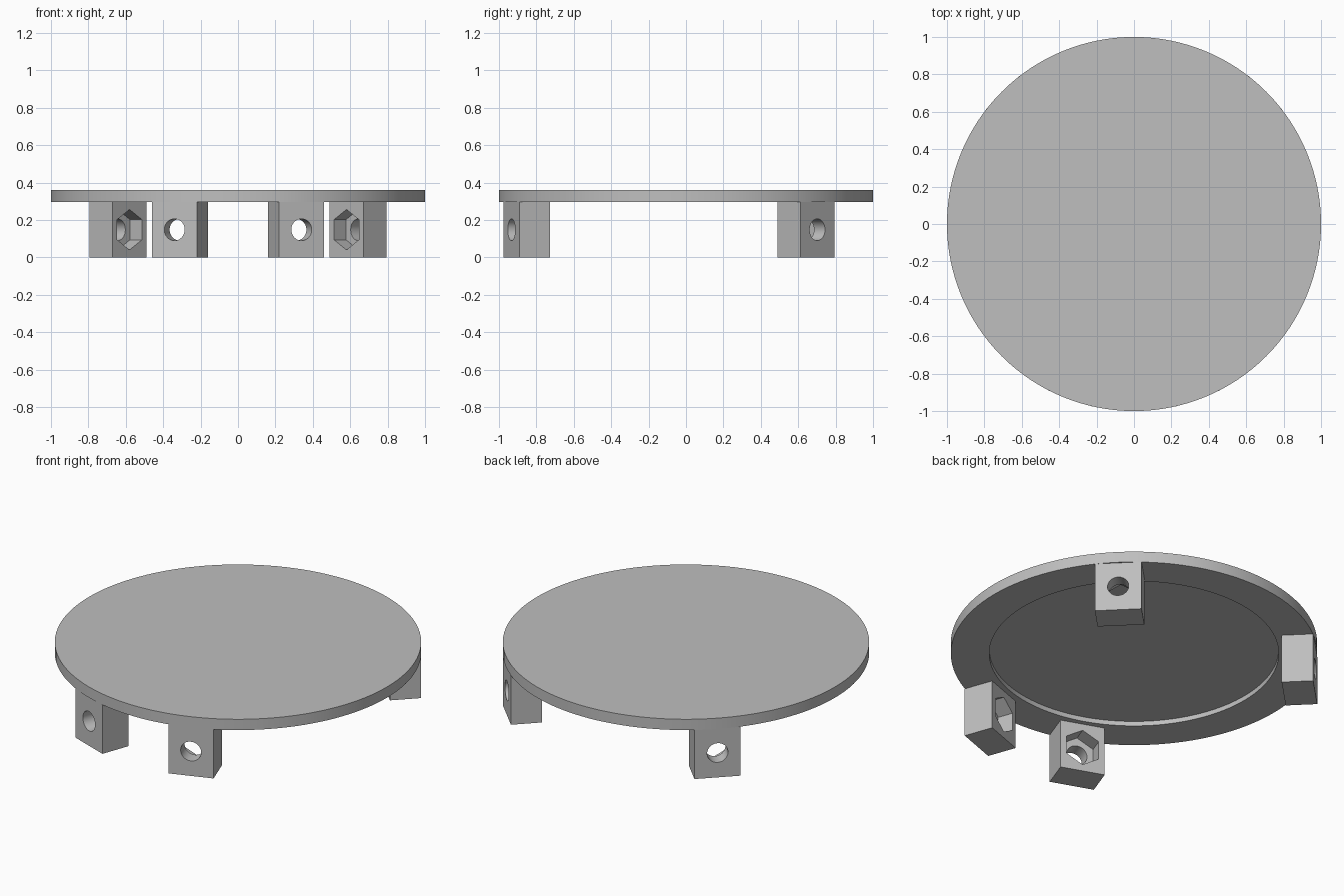
import bpy, bmesh, math
from mathutils import Vector, Matrix

old = bpy.data.objects.get("Cube")
if old:
    bpy.data.objects.remove(old, do_unlink=True)

grey = bpy.data.materials.new("plain grey")
grey.use_nodes = True
colour = (0.52, 0.52, 0.52, 1)
grey.diffuse_color = colour
grey.node_tree.nodes["Principled BSDF"].inputs["Base Color"].default_value = colour

UNDERSIDE, TOP, RECESS = 0.295, 0.36, 0.323
INNER, OUTER, HALF_WIDTH = 0.82, 0.993, 0.128
HOLE_Z = 0.148


def add_object(name, bm):
    bmesh.ops.recalc_face_normals(bm, faces=bm.faces)
    mesh = bpy.data.meshes.new(name)
    bm.to_mesh(mesh)
    bm.free()
    mesh.materials.append(grey)
    obj = bpy.data.objects.new(name, mesh)
    bpy.context.collection.objects.link(obj)
    return obj


def activate(obj):
    bpy.ops.object.select_all(action="DESELECT")
    obj.select_set(True)
    bpy.context.view_layer.objects.active = obj


def cut_prism(target, sides, radius, x0, x1):
    """Cut a prism lying along x, with corners pointing up and down."""
    bm = bmesh.new()
    place = Matrix.Translation(((x0 + x1) / 2, 0, HOLE_Z)) @ Matrix.Rotation(math.pi / 2, 4, "Y")
    bmesh.ops.create_cone(bm, cap_ends=True, segments=sides, radius1=radius,
                          radius2=radius, depth=x1 - x0,
                          matrix=place @ Matrix.Rotation(math.pi / 2, 4, "Z"))
    # Turn the prism if needed so that one corner is straight above the axis
    if max(v.co.z for v in bm.verts) < HOLE_Z + radius * 0.99:
        bmesh.ops.rotate(bm, verts=bm.verts, cent=(0, 0, HOLE_Z),
                         matrix=Matrix.Rotation(math.pi / sides, 3, "X"))
    cutter = add_object("cutter", bm)
    cutter.hide_render = True
    mod = target.modifiers.new("cut", "BOOLEAN")
    mod.object, mod.operation, mod.solver = cutter, "DIFFERENCE", "EXACT"
    activate(target)
    bpy.ops.object.modifier_apply(modifier=mod.name)
    bpy.data.objects.remove(cutter, do_unlink=True)


# Round plate with a shallow recess underneath
bm = bmesh.new()
profile = [(0, TOP), (1, TOP), (1, UNDERSIDE), (0.79, UNDERSIDE), (0.79, RECESS), (0, RECESS)]
points = [bm.verts.new((r, 0, z)) for r, z in profile]
edges = [bm.edges.new(pair) for pair in zip(points, points[1:])]
bmesh.ops.spin(bm, geom=points + edges, cent=(0, 0, 0), axis=(0, 0, 1),
               angle=math.tau, steps=128, use_duplicate=False)
bmesh.ops.remove_doubles(bm, verts=bm.verts, dist=0.0001)
plate = add_object("round_plate", bm)
activate(plate)
bpy.ops.object.shade_smooth_by_angle(angle=math.radians(30))

# Mounting block with a bolt hole and a hexagonal nut pocket on its inner side
bm = bmesh.new()
bmesh.ops.create_cube(bm, size=1)
bmesh.ops.scale(bm, verts=bm.verts, vec=(OUTER - INNER, 2 * HALF_WIDTH, UNDERSIDE))
bmesh.ops.translate(bm, verts=bm.verts, vec=Vector(((INNER + OUTER) / 2, 0, UNDERSIDE / 2)))
block = add_object("front_left_block", bm)
cut_prism(block, 48, 0.058, INNER - 0.1, OUTER + 0.1)
cut_prism(block, 6, 0.108, INNER - 0.1, INNER + 0.09)
activate(block)
bpy.ops.object.shade_smooth_by_angle(angle=math.radians(30))

# Four blocks around the rim share the same mesh
block.rotation_euler.z = math.radians(-70)
for name, angle in (("front_right_block", -110), ("back_left_block", 45), ("back_right_block", 135)):
    copy = block.copy()
    copy.name = name
    copy.rotation_euler.z = math.radians(angle)
    bpy.context.collection.objects.link(copy)
